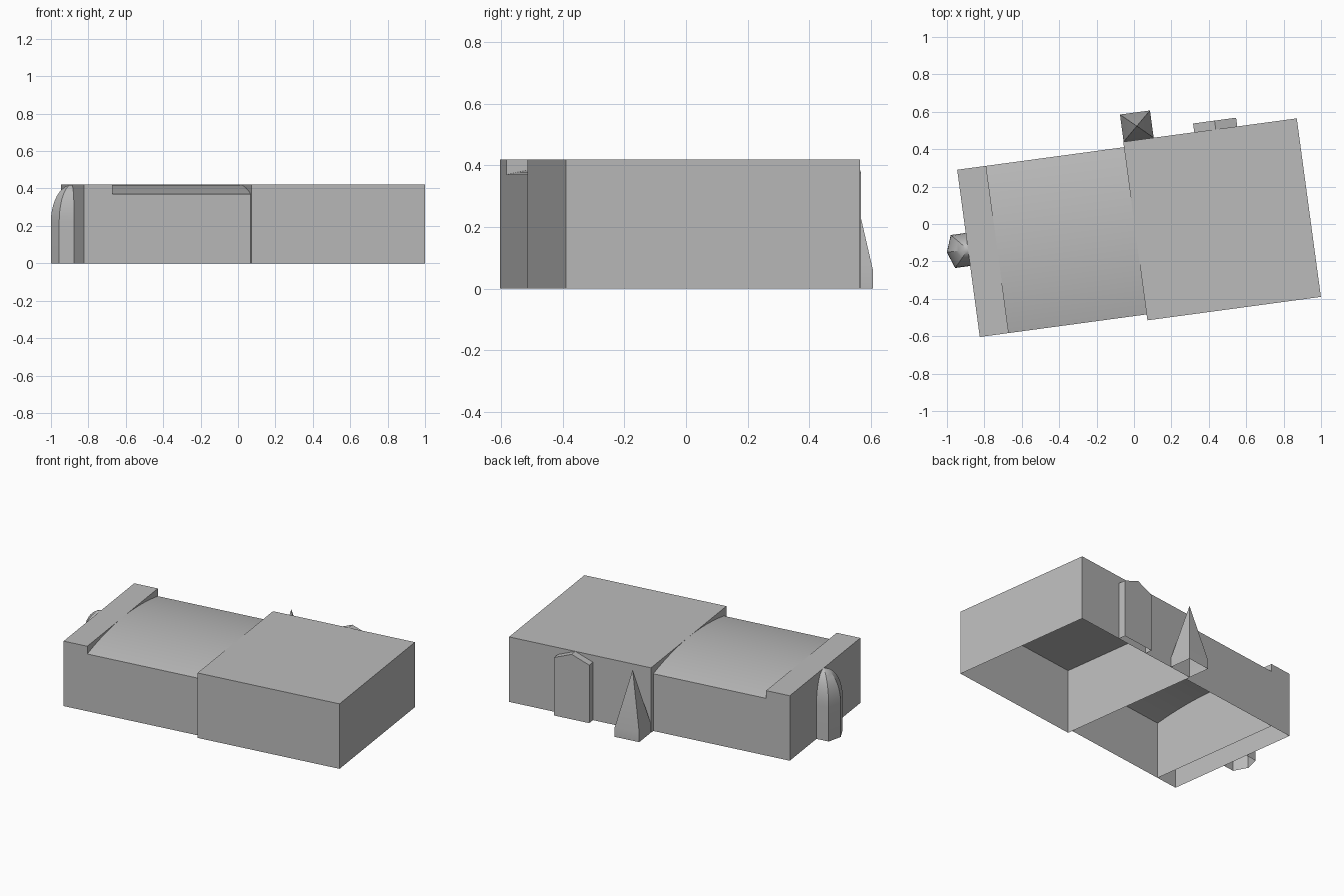
import bpy, bmesh, math
from mathutils import Matrix, Vector

if "Cube" in bpy.data.objects:
    bpy.data.objects.remove(bpy.data.objects["Cube"], do_unlink=True)

TOP = 0.42
TURN = Matrix.Rotation(math.radians(7.7), 4, 'Z')

grey = bpy.data.materials.new("plain grey")
grey.use_nodes = True
grey.diffuse_color = (0.5, 0.5, 0.5, 1)
grey.node_tree.nodes["Principled BSDF"].inputs["Base Color"].default_value = (0.5, 0.5, 0.5, 1)


def finish(name, bm, centre):
    """Turn a mesh into the plan angle, face it outward from its centre and link it."""
    bmesh.ops.remove_doubles(bm, verts=bm.verts, dist=1e-5)
    bm.normal_update()
    for f in bm.faces:
        if f.normal.dot(f.calc_center_median() - Vector(centre)) < 0:
            f.normal_flip()
    bm.transform(TURN)
    mesh = bpy.data.meshes.new(name)
    bm.to_mesh(mesh)
    bm.free()
    mesh.materials.append(grey)
    obj = bpy.data.objects.new(name, mesh)
    bpy.context.collection.objects.link(obj)
    bpy.ops.object.select_all(action='DESELECT')
    obj.select_set(True)
    bpy.context.view_layer.objects.active = obj
    bpy.ops.object.shade_smooth_by_angle(angle=math.radians(25))


def extrude_shell(name, section, place, start, end):
    """Sweep an open section along an axis, with both ends closed and the bottom open."""
    bm = bmesh.new()
    a, b = [[bm.verts.new(place(p, z, t)) for p, z in section] for t in (start, end)]
    for i in range(len(section) - 1):
        bm.faces.new((a[i], a[i + 1], b[i + 1], b[i]))
    bm.faces.new(a)
    bm.faces.new(b)
    mid = (section[0][0] + section[-1][0]) / 2
    finish(name, bm, place(mid, TOP / 2, (start + end) / 2))


def loft(name, outline, apex, levels):
    """Stack scaled copies of an outline toward an apex; levels are (scale, height)."""
    bm = bmesh.new()
    tip = Vector(apex)
    rings = [[bm.verts.new((*(tip + (Vector(p) - tip) * s), z)) for p in outline]
             for s, z in levels]
    peak = bm.verts.new((*tip, TOP))
    n = len(outline)
    for low, high in zip(rings, rings[1:]):
        for i in range(n):
            j = (i + 1) % n
            bm.faces.new((low[i], low[j], high[j], high[i]))
    for i in range(n):
        bm.faces.new((rings[-1][i], rings[-1][(i + 1) % n], peak))
    centre = sum((Vector(p) for p in outline), Vector((0, 0))) / n
    finish(name, bm, (*centre, levels[0][1] + 0.1))


def along_x(p, z, t):
    return (t, p, z)


def along_y(p, z, t):
    return (p, t, z)


# Main blocks
FRONT, BACK = -0.488, 0.414
box = lambda f, b: [(f, 0), (f, TOP), (b, TOP), (b, 0)]
extrude_shell("large_block", box(-0.52, 0.443), along_x, 0.002, 0.938)
extrude_shell("end_block", box(FRONT, BACK), along_x, -0.898, -0.742)

# Middle block with a shallow arched roof
half, rise = (BACK - FRONT) / 2, 0.05
radius = (half ** 2 + rise ** 2) / (2 * rise)
sweep = math.asin(half / radius)
arch = [(FRONT, 0)]
for i in range(25):
    a = sweep * (i / 12 - 1)
    arch.append(((FRONT + BACK) / 2 + radius * math.sin(a), TOP - radius * (1 - math.cos(a))))
arch.append((BACK, 0))
extrude_shell("arched_block", arch, along_x, -0.742, 0.002)

# Gabled buttress on the back wall
gable = [(0.385, 0), (0.385, 0.375), (0.501, TOP), (0.617, 0.375), (0.617, 0)]
extrude_shell("gabled_buttress", gable, along_y, 0.443, 0.49)

# Pointed buttress on the back wall
loft("spire_buttress", [(0.004, 0.443), (0.166, 0.443), (0.166, 0.59), (0.004, 0.59)],
     (0.085, 0.517), [(1, 0), (1, 0.06)])

# Domed buttress on the end wall
dome = [(math.cos(a), 0.22 + 0.2 * math.sin(a))
        for a in (math.pi / 2 * i / 10 for i in range(10))]
loft("domed_buttress",
     [(-0.898, 0.073), (-0.979, 0.073), (-1.012, -0.016), (-0.979, -0.105), (-0.898, -0.105)],
     (-0.898, -0.016), [(1, 0)] + dome)
